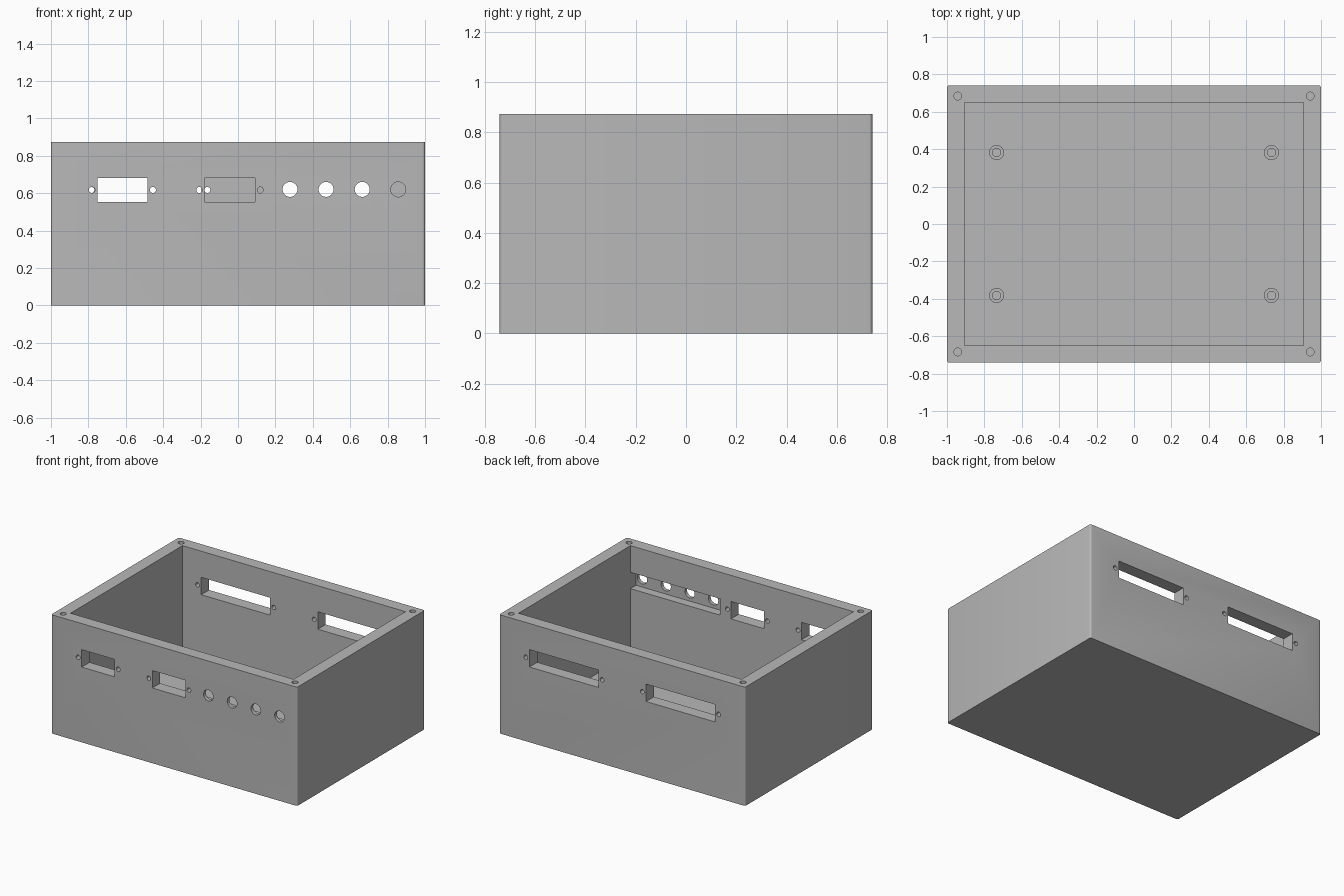
import bpy, bmesh, math
from mathutils import Matrix, Vector

if "Cube" in bpy.data.objects:
    bpy.data.objects.remove(bpy.data.objects["Cube"])

W, D, H = 1.0, 0.741, 0.873        # half width, half depth, height
IW, ID = 0.907, 0.65               # half size of the cavity
FLOOR = 0.08
PORT_Z = 0.617                     # centre height of all openings

grey = bpy.data.materials.new("light grey")
grey.diffuse_color = (0.48, 0.48, 0.48, 1)
grey.use_nodes = True
grey.node_tree.nodes["Principled BSDF"].inputs["Base Color"].default_value = grey.diffuse_color


def finish(bm, name):
    bmesh.ops.recalc_face_normals(bm, faces=bm.faces)
    me = bpy.data.meshes.new(name)
    bm.to_mesh(me)
    bm.free()
    ob = bpy.data.objects.new(name, me)
    bpy.context.collection.objects.link(ob)
    me.materials.append(grey)
    return ob


def box(name, lo, hi, corner=0):
    bm = bmesh.new()
    lo, hi = Vector(lo), Vector(hi)
    m = Matrix.Translation((lo + hi) / 2) @ Matrix.Diagonal((*(hi - lo), 1))
    bmesh.ops.create_cube(bm, size=1, matrix=m)
    if corner:
        upright = [e for e in bm.edges
                   if abs(e.verts[0].co.z - e.verts[1].co.z) > 0.1]
        bmesh.ops.bevel(bm, geom=upright, offset=corner, segments=4,
                        profile=0.5, affect='EDGES')
    return finish(bm, name)


def cylinder(name, centre, r, length, along_y=False):
    bm = bmesh.new()
    m = Matrix.Translation(centre)
    if along_y:
        m = m @ Matrix.Rotation(math.pi / 2, 4, 'X')
    bmesh.ops.create_cone(bm, cap_ends=True, segments=32, radius1=r,
                          radius2=r, depth=length, matrix=m)
    return finish(bm, name)


def cut(target, cutter):
    mod = target.modifiers.new("cut", 'BOOLEAN')
    mod.operation = 'DIFFERENCE'
    mod.solver = 'EXACT'
    mod.object = cutter
    bpy.context.view_layer.objects.active = target
    bpy.ops.object.modifier_apply(modifier=mod.name)
    bpy.data.objects.remove(cutter)


def smooth(ob):
    bpy.ops.object.select_all(action='DESELECT')
    ob.select_set(True)
    bpy.context.view_layer.objects.active = ob
    bpy.ops.object.shade_smooth_by_angle(angle=math.radians(30))


# open-topped enclosure with slightly rounded upright corners
case = box("enclosure", (-W, -D, 0), (W, D, H), corner=0.013)
cut(case, box("cavity", (-IW, -ID, FLOOR), (IW, ID, H + 0.1)))


# rectangular connector opening with a screw hole on either side
def port(x, half, screw, side):
    y = side * (D + ID) / 2
    cut(case, box("port", (x - half, y - 0.1, PORT_Z - 0.064),
                  (x + half, y + 0.1, PORT_Z + 0.064)))
    for s in (-1, 1):
        cut(case, cylinder("port_screw", (x + s * screw, y, PORT_Z),
                           0.016, 0.2, True))


for x in (-0.618, -0.044):         # small front ports
    port(x, 0.134, 0.163, -1)
for x in (-0.474, 0.474):          # wide back ports
    port(x, 0.28, 0.31, 1)

# thinned panel behind the round jack holes
cut(case, box("jack_pocket", (0.18, -D + 0.026, PORT_Z - 0.06),
              (IW, -ID + 0.05, PORT_Z + 0.06)))
for i in range(4):
    cut(case, cylinder("jack_hole", (0.278 + i * 0.193, -D, 0.62),
                       0.04, 0.12, True))

# lid screw holes in the rim, and board standoffs on the floor
for sx in (-1, 1):
    for sy in (-1, 1):
        cut(case, cylinder("lid_hole", (sx * 0.942, sy * 0.684, H), 0.021, 0.4))
        top = FLOOR + 0.065
        post = cylinder("standoff", (sx * 0.735, sy * 0.382, (FLOOR + top) / 2 - 0.005),
                        0.04, top - FLOOR + 0.01)
        cut(post, cylinder("standoff_hole", (sx * 0.735, sy * 0.382, top), 0.022, 0.12))
        smooth(post)

smooth(case)
